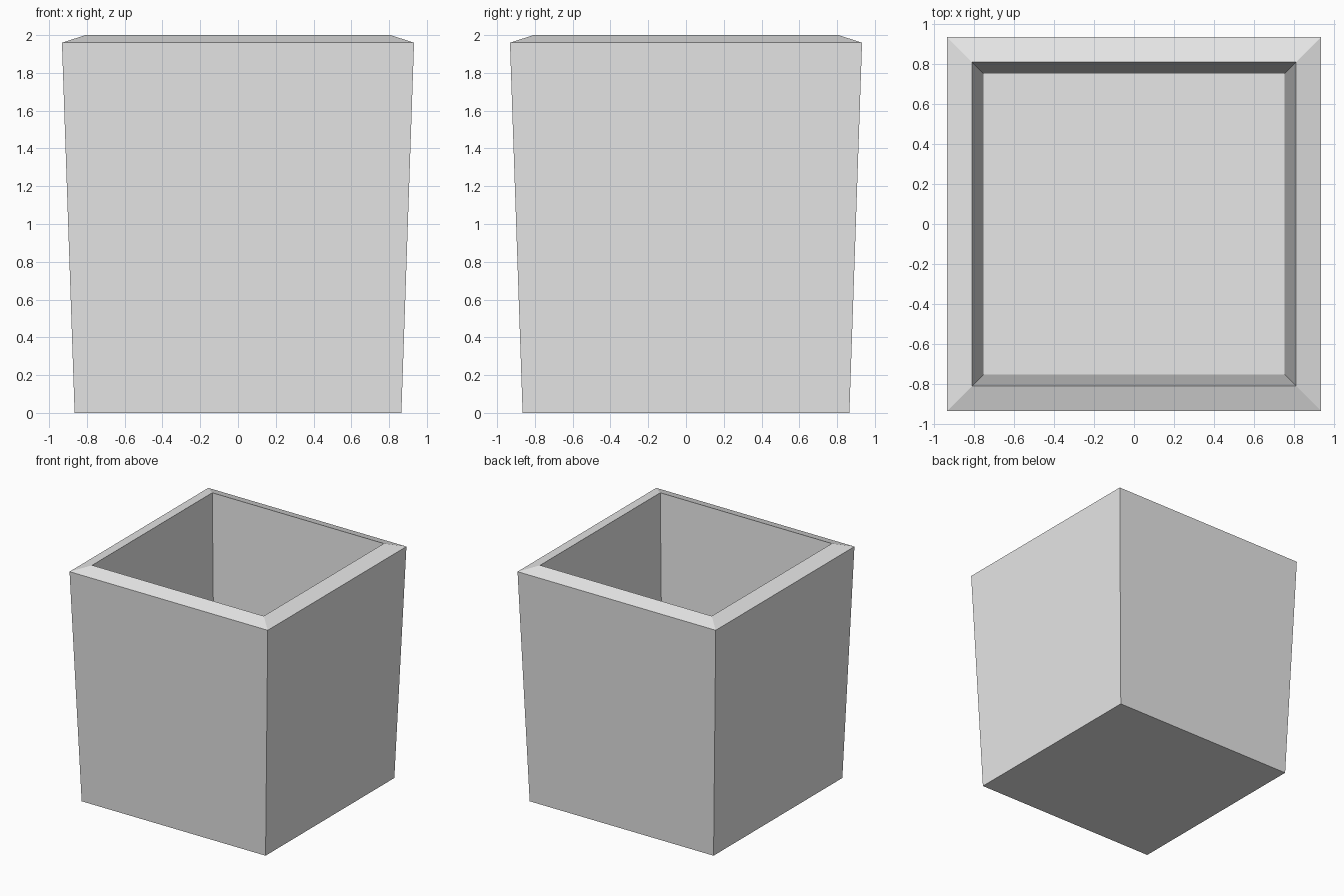
import bpy, bmesh

# Remove the default object
cube = bpy.data.objects.get("Cube")
if cube:
    bpy.data.objects.remove(cube, do_unlink=True)

# Single plain grey
grey = bpy.data.materials.new("plain_grey")
grey.use_nodes = True
colour = (0.8, 0.8, 0.8, 1.0)
grey.diffuse_color = colour
grey.node_tree.nodes["Principled BSDF"].inputs["Base Color"].default_value = colour


def square_ring(bm, half, z):
    """Four corner vertices of a horizontal square."""
    return [bm.verts.new((sx * half, sy * half, z))
            for sx, sy in ((-1, -1), (1, -1), (1, 1), (-1, 1))]


# Square pot: half width and height of base, outer lip, inner lip, inner floor
profile = [(0.865, 0.0), (0.932, 1.96), (0.807, 2.0), (0.75, 0.38)]

bm = bmesh.new()
rings = [square_ring(bm, half, z) for half, z in profile]

# Outer walls, sloping rim and inner walls
for low, high in zip(rings, rings[1:]):
    for i in range(4):
        j = (i + 1) % 4
        bm.faces.new((low[i], low[j], high[j], high[i]))

# Underside and inner floor
bm.faces.new(reversed(rings[0]))
bm.faces.new(rings[-1])
bmesh.ops.recalc_face_normals(bm, faces=bm.faces)

mesh = bpy.data.meshes.new("square_pot")
bm.to_mesh(mesh)
bm.free()
mesh.materials.append(grey)
pot = bpy.data.objects.new("square_pot", mesh)
bpy.context.collection.objects.link(pot)
